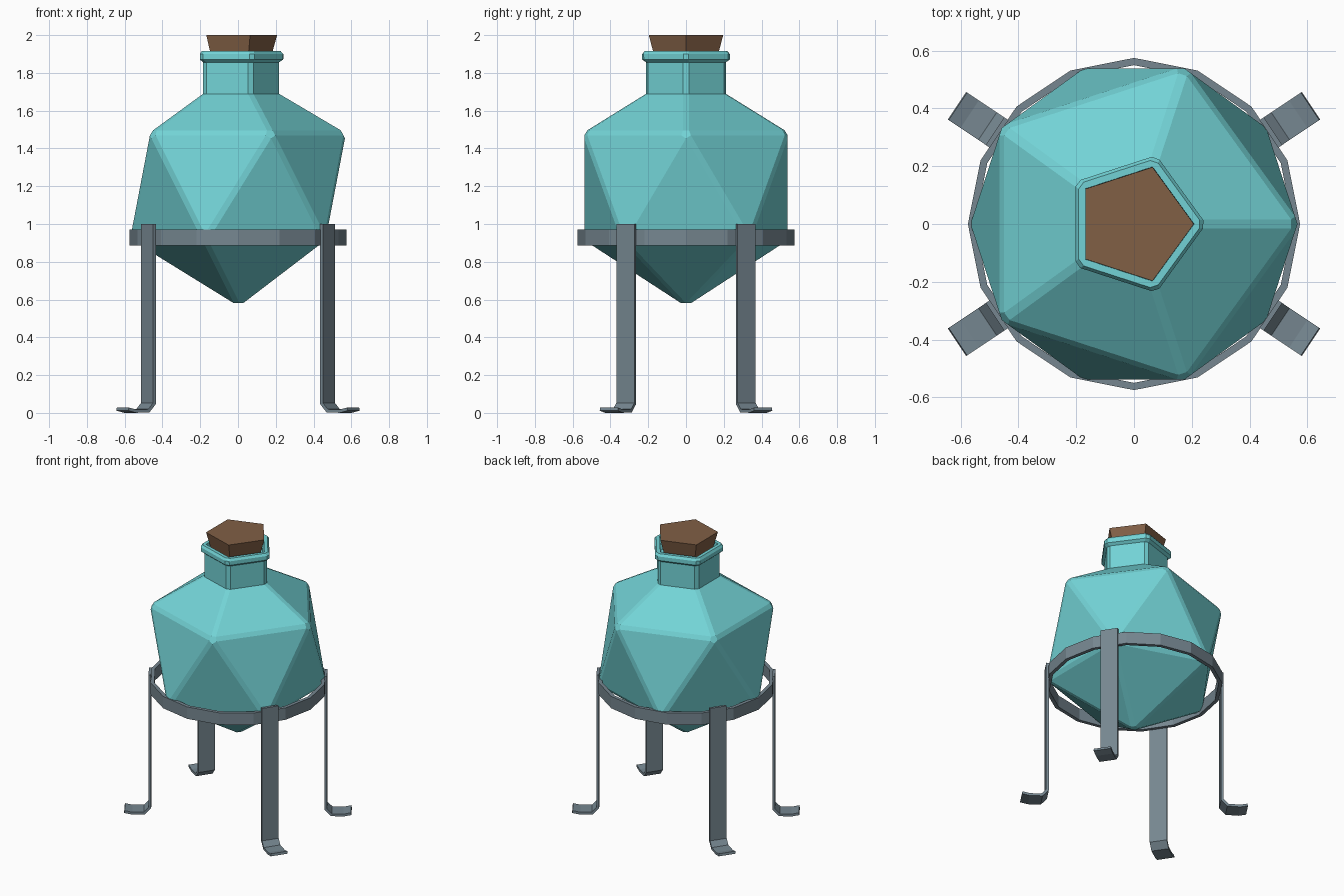
import bpy, bmesh
from math import sin, cos, pi, radians

if "Cube" in bpy.data.objects:
    bpy.data.objects.remove(bpy.data.objects["Cube"])


def finish(name, bm, mat):
    bmesh.ops.recalc_face_normals(bm, faces=bm.faces)
    me = bpy.data.meshes.new(name)
    bm.to_mesh(me)
    bm.free()
    me.materials.append(mat)
    ob = bpy.data.objects.new(name, me)
    bpy.context.collection.objects.link(ob)
    return ob


def material(name, rgb):
    m = bpy.data.materials.new(name)
    m.diffuse_color = (*rgb, 1)
    m.use_nodes = True
    m.node_tree.nodes["Principled BSDF"].inputs["Base Color"].default_value = m.diffuse_color
    return m


def ring(bm, n, r, z, turn=0.0):
    return [bm.verts.new((r * cos(turn + 2 * pi * i / n),
                          r * sin(turn + 2 * pi * i / n), z)) for i in range(n)]


def bridge(bm, a, b):
    n = len(a)
    for i in range(n):
        bm.faces.new((a[i], a[(i + 1) % n], b[(i + 1) % n], b[i]))


glass = material("teal_glass", (0.17, 0.65, 0.67))
wood = material("cork_brown", (0.22, 0.115, 0.06))
metal = material("stand_metal", (0.18, 0.24, 0.28))

# Bottle: icosahedron body with an open five-sided neck and lip
R, CZ = 0.64, 1.2
rr, rz = R * 2 / 5 ** 0.5, R / 5 ** 0.5
bm = bmesh.new()
tip = bm.verts.new((0, 0, CZ - R))
low = ring(bm, 5, rr, CZ - rz, radians(36))
up = ring(bm, 5, rr, CZ + rz)
for i in range(5):
    j = (i + 1) % 5
    bm.faces.new((tip, low[j], low[i]))
    bm.faces.new((up[i], low[i], up[j]))
    bm.faces.new((low[i], low[j], up[j]))
body_edges = set(bm.edges)
neck = [(0.227, 1.69), (0.227, 1.855), (0.25, 1.87), (0.25, 1.90), (0.237, 1.915)]
prev, verticals = up, set()
for r, z in neck:
    cur = ring(bm, 5, r, z)
    bridge(bm, prev, cur)
    verticals |= {bm.edges.get((prev[i], cur[i])) for i in range(5)}
    prev = cur
for r, z in [(0.208, 1.915), (0.2, 1.82)]:
    cur = ring(bm, 5, r, z)
    bridge(bm, prev, cur)
    prev = cur
bm.faces.new(prev)
bmesh.ops.recalc_face_normals(bm, faces=bm.faces)
bmesh.ops.bevel(bm, geom=list(body_edges | verticals), offset=0.017,
                offset_type='OFFSET', segments=1, affect='EDGES', clamp_overlap=True)
finish("bottle", bm, glass)

# Cork: tapered pentagonal plug
bm = bmesh.new()
a, b = ring(bm, 5, 0.16, 1.83), ring(bm, 5, 0.207, 2.0)
bridge(bm, a, b)
bm.faces.new(a)
bm.faces.new(b)
finish("cork", bm, wood)

# Stand hoop: sixteen-sided flat band
bm = bmesh.new()
loops = [ring(bm, 16, r, z) for r, z in
         [(0.575, 0.885), (0.575, 0.97), (0.55, 0.97), (0.55, 0.885)]]
for i in range(4):
    bridge(bm, loops[i], loops[(i + 1) % 4])
finish("stand_hoop", bm, metal)

# Legs: flat strips with outward curled feet
path = [(0.57, 1.0), (0.57, 0.05), (0.606, 0.011), (0.685, 0.009), (0.735, 0.02)]
half = 0.0575
a0 = radians(33.75)
for k, ang in enumerate((a0, pi - a0, pi + a0, -a0)):
    c, s = cos(ang), sin(ang)
    bm = bmesh.new()
    rows = [[bm.verts.new((r * c - w * s, r * s + w * c, z)) for w in (-half, half)]
            for r, z in path]
    for p, q in zip(rows, rows[1:]):
        bm.faces.new((p[0], p[1], q[1], q[0]))
    ob = finish(f"leg_{k + 1}", bm, metal)
    sol = ob.modifiers.new("thickness", 'SOLIDIFY')
    sol.thickness = 0.017
    sol.offset = 0
    sol.use_even_offset = True
